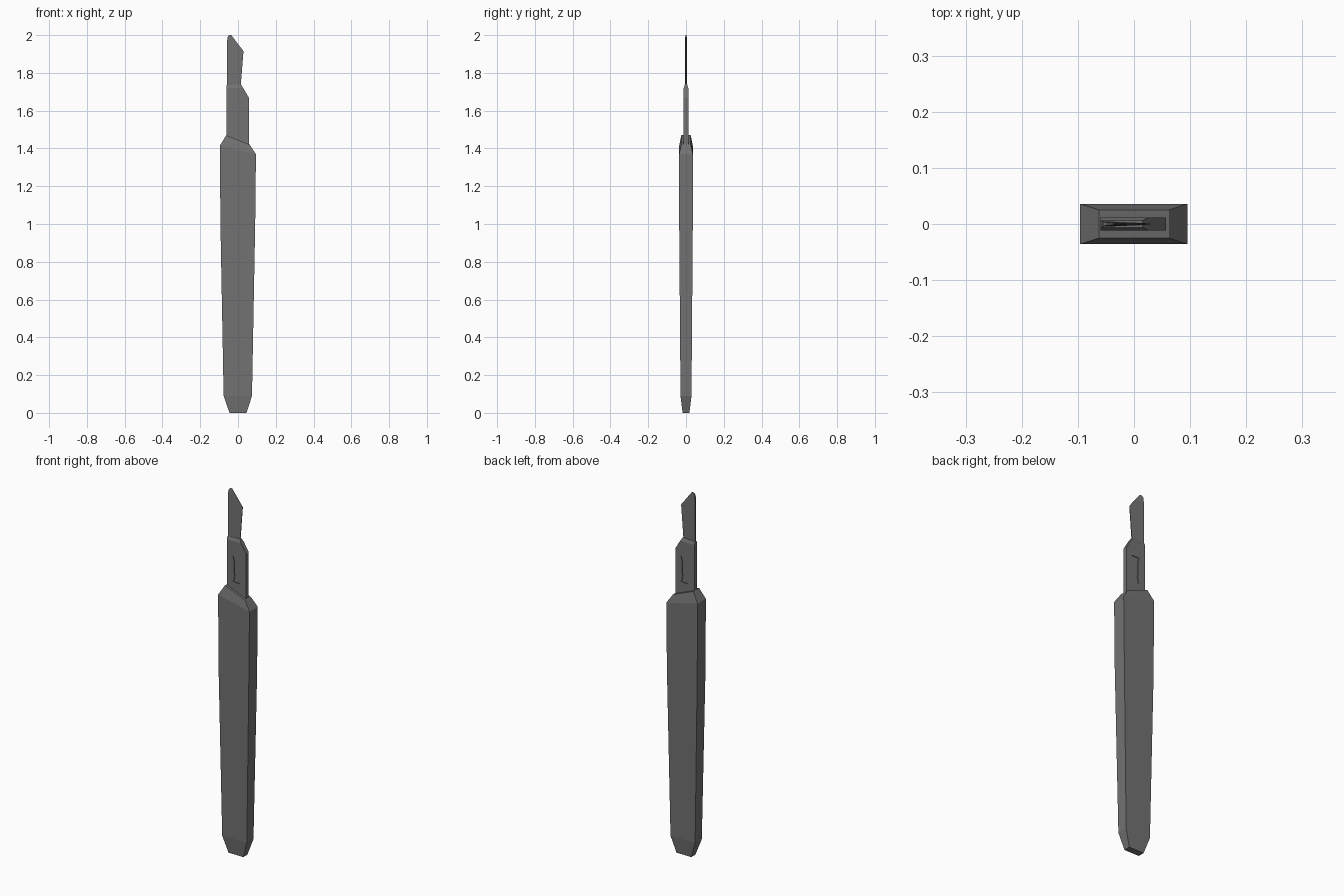
import bpy, bmesh

if "Cube" in bpy.data.objects:
    bpy.data.objects.remove(bpy.data.objects["Cube"])

steel = bpy.data.materials.new("dark_grey_steel")
steel.diffuse_color = (0.17, 0.17, 0.17, 1)
steel.use_nodes = True
steel.node_tree.nodes["Principled BSDF"].inputs["Base Color"].default_value = steel.diffuse_color


def add_mesh(name, bm):
    bmesh.ops.recalc_face_normals(bm, faces=bm.faces[:])
    me = bpy.data.meshes.new(name)
    bm.to_mesh(me)
    bm.free()
    me.materials.append(steel)
    ob = bpy.data.objects.new(name, me)
    bpy.context.collection.objects.link(ob)
    return ob


def loft(name, rings):
    """Each ring: x left, z left, half depth left, x right, z right, half depth right."""
    bm = bmesh.new()
    loops = [[bm.verts.new(p) for p in ((xl, -hl, zl), (xr, -hr, zr), (xr, hr, zr), (xl, hl, zl))]
             for xl, zl, hl, xr, zr, hr in rings]
    for a, b in zip(loops, loops[1:]):
        for i in range(4):
            j = (i + 1) % 4
            bm.faces.new((a[i], a[j], b[j], b[i]))
    bm.faces.new(loops[0])
    bm.faces.new(loops[-1])
    return add_mesh(name, bm)


# Handle: tapered bar with chamfered ends, slanted at the top
loft("handle", [
    (-0.045, 0.00, 0.018, 0.045, 0.00, 0.018),
    (-0.076, 0.09, 0.029, 0.074, 0.09, 0.029),
    (-0.093, 1.00, 0.036, 0.091, 1.00, 0.036),
    (-0.096, 1.415, 0.036, 0.095, 1.37, 0.036),
    (-0.062, 1.47, 0.025, 0.062, 1.42, 0.025)])

# Blade mount with a sloped right shoulder
mount = loft("blade_mount", [
    (-0.060, 1.38, 0.012, 0.057, 1.38, 0.012),
    (-0.060, 1.67, 0.012, 0.057, 1.67, 0.012),
    (-0.060, 1.72, 0.012, 0.027, 1.72, 0.012),
    (-0.060, 1.735, 0.006, 0.015, 1.74, 0.006)])

# Blade: thick spine at left, thin cutting edge at right
loft("blade", [
    (-0.058, 1.70, 0.005, 0.014, 1.70, 0.002),
    (-0.058, 1.74, 0.005, 0.015, 1.74, 0.002),
    (-0.058, 1.915, 0.005, 0.029, 1.915, 0.001),
    (-0.058, 1.965, 0.005, -0.009, 1.965, 0.001),
    (-0.055, 1.99, 0.004, -0.028, 1.99, 0.001),
    (-0.047, 2.00, 0.002, -0.036, 2.00, 0.001)])

# Waisted slot recessed into both faces of the mount
for side in (-1, 1):
    bm = bmesh.new()
    outline = [(0.020, 1.495), (0.013, 1.53), (0.017, 1.56), (0.014, 1.60), (0.022, 1.637)]
    pts = outline + [(-x, z) for x, z in reversed(outline)]
    face = bm.faces.new([bm.verts.new((x, side * 0.008, z)) for x, z in pts])
    ext = bmesh.ops.extrude_face_region(bm, geom=[face])
    for v in ext["geom"]:
        if isinstance(v, bmesh.types.BMVert):
            v.co.y = side * 0.02
    # keep the starting cap so the cutter is closed
    bmesh.ops.holes_fill(bm, edges=bm.edges[:])
    cutter = add_mesh("slot_cutter", bm)
    cutter.hide_render = True
    cutter.hide_set(True)
    mod = mount.modifiers.new("slot", 'BOOLEAN')
    mod.operation = 'DIFFERENCE'
    mod.solver = 'EXACT'
    mod.object = cutter
